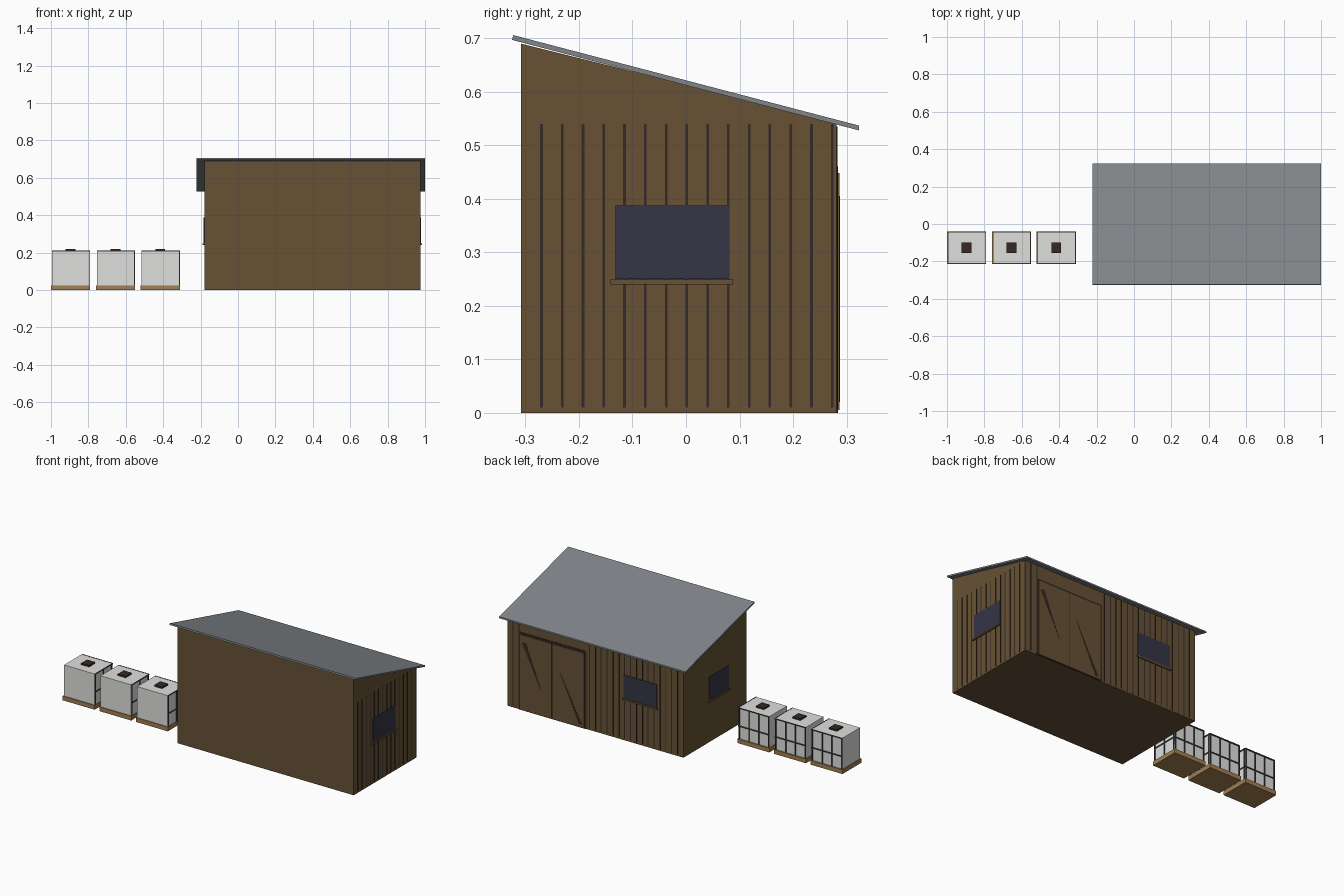
import bpy, bmesh

if "Cube" in bpy.data.objects:
    bpy.data.objects.remove(bpy.data.objects["Cube"])


def material(name, r, g, b):
    m = bpy.data.materials.new(name)
    m.diffuse_color = (r, g, b, 1)
    m.use_nodes = True
    m.node_tree.nodes["Principled BSDF"].inputs["Base Color"].default_value = m.diffuse_color
    return m


WOOD = material("brown_wood", 0.135, 0.083, 0.035)
DARK = material("dark_timber", 0.035, 0.022, 0.020)
ROOF = material("grey_roofing", 0.22, 0.235, 0.25)
GLASS = material("dark_glass", 0.036, 0.035, 0.062)
PALLET = material("pallet_wood", 0.36, 0.215, 0.085)
TANK = material("white_plastic", 0.74, 0.74, 0.72)
CAGE = material("cage_metal", 0.045, 0.05, 0.055)


def finish(name, bm, mat):
    bmesh.ops.recalc_face_normals(bm, faces=bm.faces)
    me = bpy.data.meshes.new(name)
    bm.to_mesh(me)
    bm.free()
    me.materials.append(mat)
    ob = bpy.data.objects.new(name, me)
    bpy.context.collection.objects.link(ob)
    return ob


def boxes(name, spans, mat):
    """One object made of boxes, each (x0, x1, y0, y1, z0, z1)."""
    bm = bmesh.new()
    for x0, x1, y0, y1, z0, z1 in spans:
        vs = bmesh.ops.create_cube(bm, size=1)["verts"]
        for v in vs:
            v.co.x = x1 if v.co.x > 0 else x0
            v.co.y = y1 if v.co.y > 0 else y0
            v.co.z = z1 if v.co.z > 0 else z0
    return finish(name, bm, mat)


def prism(name, points, axis, a, b, mat):
    """Extrude a profile along 'x' (points are y,z) or 'y' (points are x,z)."""
    bm = bmesh.new()
    place = (lambda p, d: (d, p[0], p[1])) if axis == 'x' else (lambda p, d: (p[0], d, p[1]))
    f = bm.faces.new([bm.verts.new(place(p, a)) for p in points])
    g = bmesh.ops.extrude_face_region(bm, geom=[f])["geom"]
    shift = (b - a, 0, 0) if axis == 'x' else (0, b - a, 0)
    bmesh.ops.translate(bm, vec=shift, verts=[v for v in g if isinstance(v, bmesh.types.BMVert)])
    return finish(name, bm, mat)


# shed walls and sloping roof
XL, XR, YF, YB = -0.18, 0.975, -0.308, 0.281
prism("shed_walls", [(YF, 0), (YB, 0), (YB, 0.543), (YF, 0.69)], 'x', XL, XR, WOOD)
prism("shed_roof", [(-0.325, 0.697), (0.323, 0.528), (0.323, 0.537), (-0.323, 0.706)],
      'x', -0.222, 1.0, ROOF)

# dark joint strips on the right and back walls
boxes("right_wall_strips", [(XR - 0.001, XR + 0.002, y - 0.0025, y + 0.0025, 0.01, 0.54)
                            for y in (-0.27 + 0.0388 * i for i in range(15))], DARK)
xs = [XL + 0.0385 * i for i in range(1, 30)]
boxes("back_wall_strips", [(x - 0.0025, x + 0.0025, YB - 0.001, YB + 0.002, 0.01, 0.535)
                           for x in xs if not 0.46 < x < 0.89], DARK)

# windows with sills
boxes("right_window", [(XR, XR + 0.004, -0.132, 0.08, 0.25, 0.388)], GLASS)
boxes("right_sill", [(XR, XR + 0.009, -0.141, 0.088, 0.24, 0.249)], WOOD)
boxes("left_window", [(XL - 0.004, XL, -0.142, 0.042, 0.25, 0.388)], GLASS)
boxes("left_sill", [(XL - 0.009, XL, -0.15, 0.05, 0.24, 0.249)], WOOD)
boxes("back_window", [(-0.005, 0.212, YB, YB + 0.004, 0.25, 0.388)], GLASS)
boxes("back_sill", [(-0.013, 0.22, YB, YB + 0.007, 0.24, 0.249)], WOOD)

# double door on a dark frame, with partly sunk diagonal braces
boxes("door_frame", [(0.455, 0.898, YB, YB + 0.003, 0, 0.46)], DARK)
boxes("door_leaves", [(0.468, 0.675, YB, YB + 0.006, 0.005, 0.448),
                      (0.681, 0.888, YB, YB + 0.006, 0.005, 0.448)], WOOD)
prism("left_brace", [(0.875, 0.40), (0.85, 0.405), (0.75, 0.15)], 'y', YB + 0.004, YB + 0.007, DARK)
prism("right_brace", [(0.63, 0.30), (0.503, 0.02), (0.482, 0.02)], 'y', YB + 0.004, YB + 0.007, DARK)

# three caged tanks on pallets
for n in range(3):
    cx, cy = -0.895 + 0.24 * n, -0.127
    i = n + 1
    boxes(f"pallet_{i}", [(cx - 0.105, cx + 0.105, cy - 0.088, cy + 0.088, 0, 0.025)], PALLET)
    x0, x1, y0, y1 = cx - 0.1, cx + 0.1, cy - 0.083, cy + 0.081
    boxes(f"tank_{i}", [(x0, x1, y0, y1, 0.025, 0.209)], TANK)
    boxes(f"tank_lid_{i}", [(cx - 0.026, cx + 0.026, cy - 0.028, cy + 0.028, 0.209, 0.218)], DARK)
    w = 0.003
    bars = []
    # uprights on the back and right sides
    for k in range(4):
        x = x0 + 0.004 + k * 0.064
        bars.append((x - w, x + w, y1, y1 + 0.005, 0.025, 0.21))
    for k in range(3):
        y = y0 + 0.006 + k * 0.076
        bars.append((x1, x1 + 0.004, y - w, y + w, 0.025, 0.21))
    # level rails
    for z in (0.1, 0.207):
        bars.append((x0, x1 + 0.004, y1, y1 + 0.005, z - w, z + w))
        bars.append((x1, x1 + 0.004, y0, y1 + 0.005, z - w, z + w))
    boxes(f"tank_cage_{i}", bars, CAGE)
